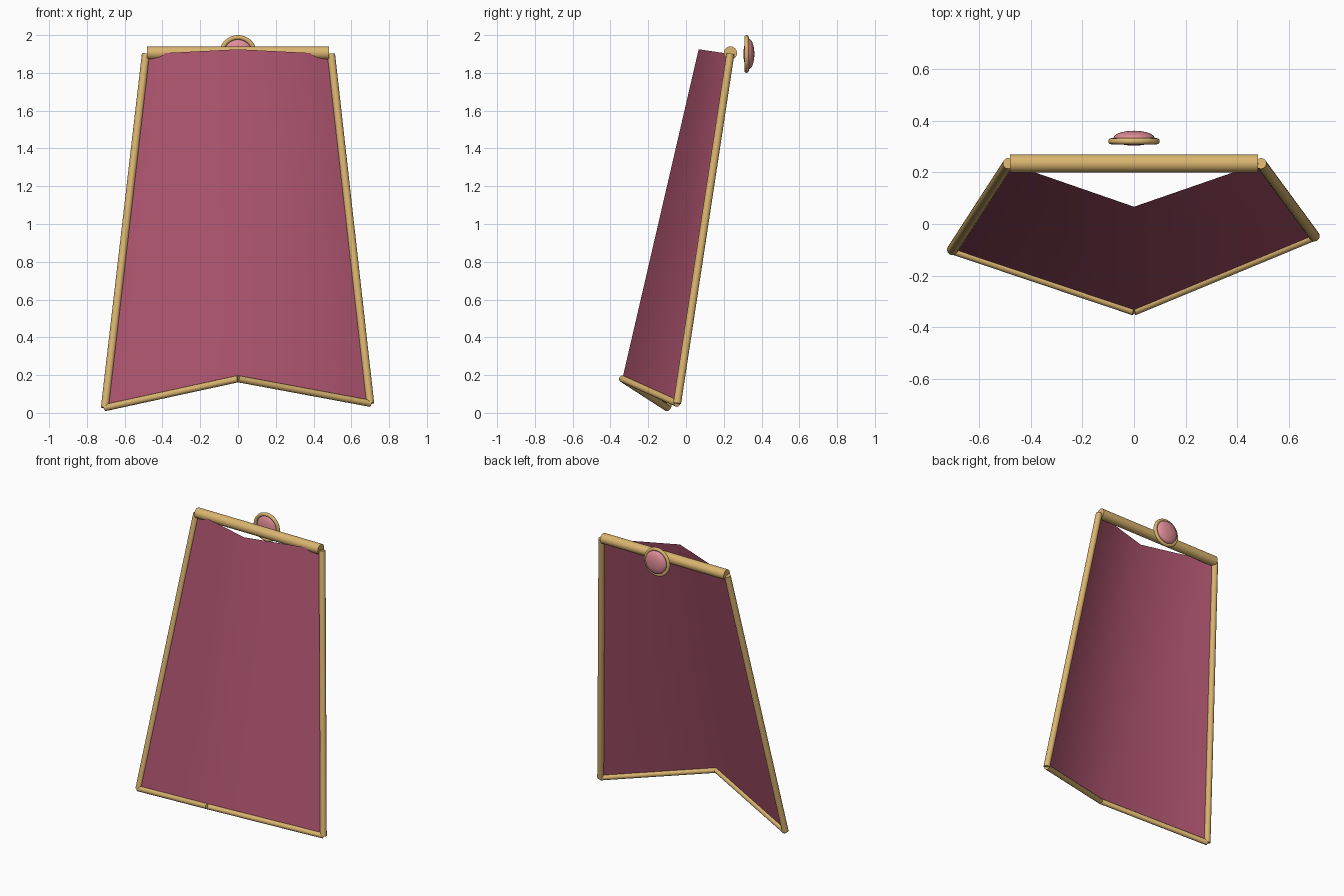
import bpy, math
from mathutils import Vector

if "Cube" in bpy.data.objects:
    bpy.data.objects.remove(bpy.data.objects["Cube"])


def material(name, color):
    m = bpy.data.materials.new(name)
    m.diffuse_color = (*color, 1)
    m.use_nodes = True
    m.node_tree.nodes["Principled BSDF"].inputs["Base Color"].default_value = m.diffuse_color
    return m


cloth_mat = material("cloth", (0.40, 0.085, 0.15))
gold_mat = material("gold", (0.70, 0.46, 0.16))
gem_mat = material("pink_gem", (0.75, 0.27, 0.31))


def finish(name, mat):
    ob = bpy.context.object
    ob.name = name
    ob.data.materials.append(mat)
    bpy.ops.object.shade_smooth_by_angle(angle=math.radians(40))
    return ob


def rod(name, a, b, radius):
    a, b = Vector(a), Vector(b)
    bpy.ops.mesh.primitive_cylinder_add(vertices=24, radius=radius,
                                        depth=(b - a).length, location=(a + b) / 2)
    bpy.context.object.rotation_euler = (b - a).to_track_quat('Z', 'Y').to_euler()
    return finish(name, gold_mat)


# corner points of the folded cape: top row, then bottom row
top = [(-0.485, 0.235, 1.90), (0, 0.067, 1.925), (0.485, 0.235, 1.90)]
bottom = [(-0.705, -0.10, 0.027), (0, -0.337, 0.18), (0.70, -0.047, 0.05)]

# cloth sheet, softly creased down the middle
mesh = bpy.data.meshes.new("cape_cloth")
mesh.from_pydata(top + bottom, [], [(0, 3, 4, 1), (1, 4, 5, 2)])
cape = bpy.data.objects.new("cape_cloth", mesh)
bpy.context.collection.objects.link(cape)
mesh.materials.append(cloth_mat)
for p in mesh.polygons:
    p.use_smooth = True

# gold trim
rod("left_side_trim", (-0.488, 0.235, 1.90), bottom[0], 0.021)
rod("right_side_trim", (0.493, 0.235, 1.90), bottom[2], 0.021)
rod("left_hem_trim", bottom[0], bottom[1], 0.018)
rod("right_hem_trim", bottom[1], bottom[2], 0.018)
rod("collar_bar", (-0.482, 0.235, 1.905), (0.482, 0.235, 1.905), 0.035)

# round clasp behind the collar
bpy.ops.mesh.primitive_torus_add(major_radius=0.088, minor_radius=0.012,
                                 major_segments=40, minor_segments=12,
                                 location=(0, 0.321, 1.90), rotation=(math.pi / 2, 0, 0))
finish("clasp_ring", gold_mat)
bpy.ops.mesh.primitive_uv_sphere_add(segments=32, ring_count=16, radius=1,
                                     location=(0, 0.333, 1.90))
bpy.context.object.scale = (0.08, 0.029, 0.08)
finish("clasp_gem", gem_mat)
